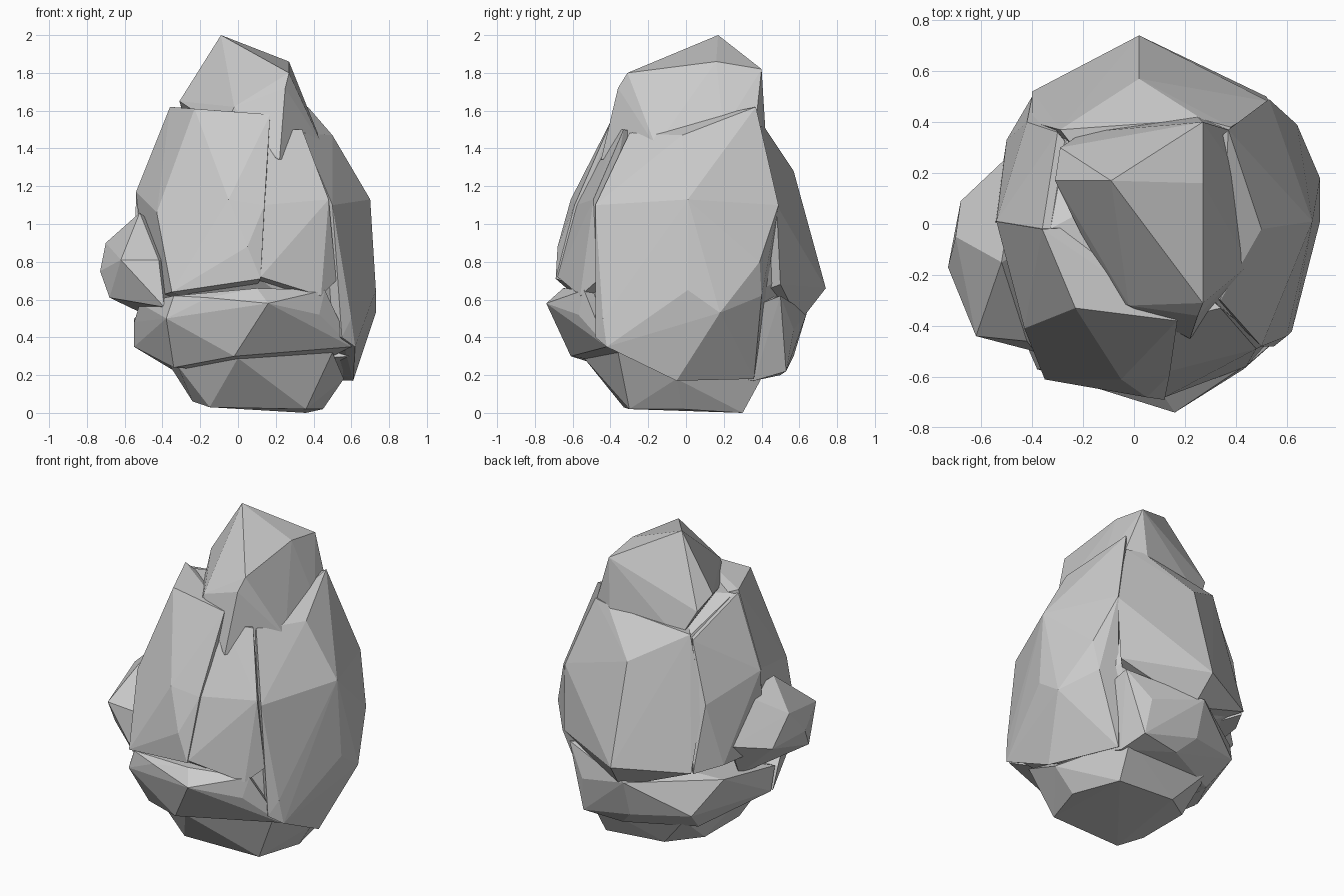
import bpy, bmesh


def rock(name, pts):
    """Faceted chunk of stone: convex hull around a few corner points."""
    bm = bmesh.new()
    for p in pts:
        bm.verts.new(p)
    res = bmesh.ops.convex_hull(bm, input=bm.verts[:])
    junk = {v for v in res["geom_interior"] + res["geom_unused"]
            if isinstance(v, bmesh.types.BMVert)}
    bmesh.ops.delete(bm, geom=list(junk), context='VERTS')
    bmesh.ops.recalc_face_normals(bm, faces=bm.faces[:])
    me = bpy.data.meshes.new(name)
    bm.to_mesh(me)
    bm.free()
    ob = bpy.data.objects.new(name, me)
    chunks.objects.link(ob)
    return ob


# all chunks are collected, then fused into one boulder
chunks = bpy.data.collections.new("chunks")
bpy.context.scene.collection.children.link(chunks)

# shared points on the inner axis of the boulder
AXIS = [(0, 0, 1.45), (0, 0, 0.5)]

# pointed cap
rock("cap", [(-.09, .17, 2.0), (.27, .16, 1.86), (.27, .40, 1.82), (.27, -.31, 1.80),
             (.25, -.36, 1.72), (-.02, -.32, 1.62), (-.31, .17, 1.65), (-.29, .30, 1.58),
             (.22, -.45, 1.34), (.45, -.16, 1.41), (.41, .20, 1.50), (.40, .36, 1.45),
             (-.08, -.30, 1.5), (-.2, .36, 1.4), (.25, .42, 1.5)])

# upright slabs around the body
slabs = {
    "front_slab": [(-.36, -.02, 1.62), (-.23, -.33, 1.61), (.17, -.38, 1.58),
                   (-.54, .01, 1.17), (-.43, -.41, 1.06), (-.05, -.61, 1.13), (.14, -.59, 1.1),
                   (.05, -.68, .88), (.12, -.69, .71), (-.35, -.61, .64), (-.48, -.1, .6)],
    "front_right_slab": [(.17, -.37, 1.5), (.34, -.33, 1.50), (.48, -.49, 1.13), (.13, -.58, 1.1),
                         (.12, -.68, .72), (.44, -.56, .62), (.52, -.47, .7)],
    "right_slab": [(.34, -.30, 1.48), (.50, -.02, 1.47), (.37, .37, 1.62), (.53, .49, 1.10),
                   (.70, .01, 1.13), (.50, -.48, 1.10), (.73, .01, .65), (.73, .18, .53),
                   (.60, -.44, .50), (.62, -.42, .35), (.61, -.05, .17), (.64, .39, .80),
                   (.55, -.48, .4), (.60, .40, .62), (.42, .36, .18)],
    "back_slab": [(-.29, .37, 1.46), (.27, .41, 1.52), (.38, .38, 1.52), (.02, .57, 1.28),
                  (.53, .48, 1.10), (.02, .74, .66), (-.40, .52, .65), (.52, .50, .68),
                  (-.40, .40, 1.05), (.05, .60, .48)],
    "left_slab": [(-.36, -.02, 1.60), (-.30, .36, 1.42), (-.54, .01, 1.16), (-.42, .40, 1.05),
                  (-.50, .33, .66), (-.40, .50, .64), (-.55, .0, .66)],
}
core = []
for name, pts in slabs.items():
    rock(name, AXIS + pts)
    core += [(x * .91, y * .91, .8 + (z - .8) * .96) for x, y, z in pts]
# slightly smaller body behind the slabs, closes the deep cracks
rock("core", core)

# knob sticking out at the left
rock("side_knob", [(-.73, -.17, .75), (-.70, -.05, .90), (-.62, -.44, .81), (-.52, -.15, 1.06),
                   (-.68, -.28, .61), (-.39, -.50, .56), (-.42, -.46, .81), (-.68, .09, .72),
                   (-.50, .26, .75), (-.45, .1, .5), (-.48, .1, 1.02), (-.2, 0, .8)])

# bulging lower ledge in front and the belly behind it
rock("front_ledge", [(.16, -.74, .58), (.46, -.54, .65), (-.16, -.64, .61), (-.38, -.57, .50),
                     (-.02, -.61, .30), (.60, -.42, .35), (-.34, -.42, .24), (-.52, -.25, .58),
                     (-.55, -.15, .48), (-.55, -.10, .35), (.43, -.57, .52), (.3, 0, .2),
                     (.10, -.65, .66), (-.34, -.57, .62), (0, 0, .65)])
rock("belly", [(-.55, -.12, .50), (-.55, -.08, .35), (-.48, .30, .55), (-.36, .46, .34),
               (0, .64, .53), (0, .57, .30), (.34, .57, .44), (.36, .53, .22), (.40, .36, .17),
               (.48, .50, .62), (.60, -.30, .3), (-.31, -.35, .24), (-.3, .3, .2), (.1, .5, .2)])

# narrow foot
rock("foot", [(-.24, -.20, .06), (-.15, -.33, .03), (.10, -.36, .09), (.36, -.30, .02),
              (.45, -.02, .02), (.36, .30, 0), (-.05, .29, .03), (-.24, .15, .06),
              (-.32, -.36, .25), (0, -.54, .29), (.50, -.36, .32), (.56, -.05, .18),
              (.38, .42, .22), (-.25, .38, .25), (-.38, 0, .28)])

# fuse the chunks so that no hidden inner walls remain
boulder = bpy.data.objects.new("boulder", chunks.objects["core"].data.copy())
bpy.context.scene.collection.objects.link(boulder)
for ob in list(chunks.objects):
    if ob.name != "core":
        mod = boulder.modifiers.new(ob.name, 'BOOLEAN')
        mod.operation, mod.solver, mod.object = 'UNION', 'EXACT', ob
deps = bpy.context.evaluated_depsgraph_get()
fused = bpy.data.meshes.new_from_object(boulder.evaluated_get(deps))
boulder.modifiers.clear()
boulder.data = fused
for ob in list(chunks.objects):
    bpy.data.objects.remove(ob)
bpy.data.collections.remove(chunks)
